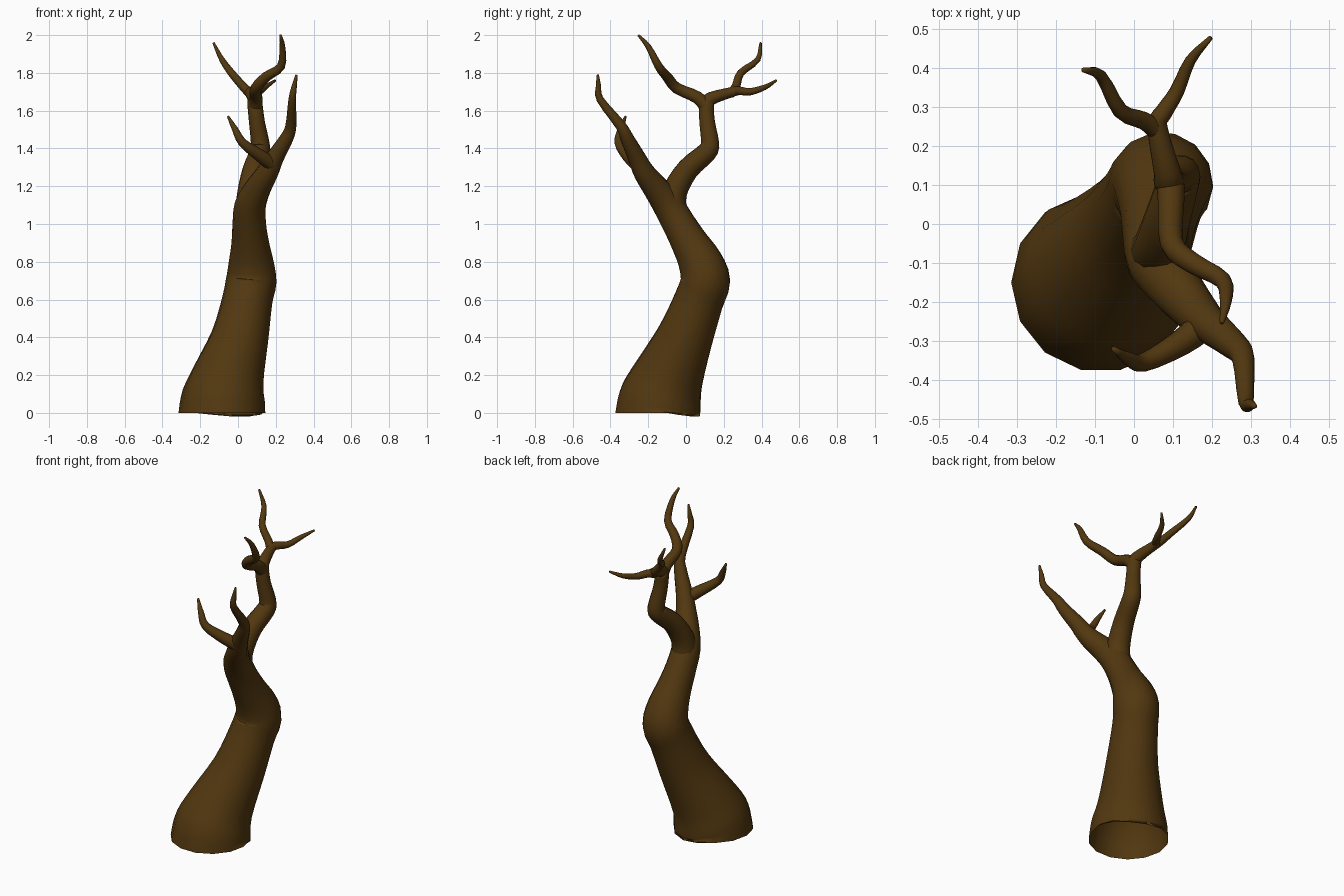
import bpy, bmesh, math
from mathutils import Vector

SIDES, STEPS = 14, 3
bark = bpy.data.materials.new("dark brown bark")
bark.diffuse_color = (0.085, 0.039, 0.005, 1)


def spline(pts):
    """Smooth a list of (x, y, z, radius) points with a Catmull-Rom curve."""
    p = [Vector(q) for q in pts]
    p = [p[0] * 2 - p[1]] + p + [p[-1] * 2 - p[-2]]
    out = []
    for i in range(1, len(p) - 2):
        a, b, c, d = p[i - 1:i + 3]
        for s in range(STEPS):
            t = s / STEPS
            out.append(0.5 * (2 * b + (c - a) * t + (2 * a - 5 * b + 4 * c - d) * t * t
                              + (3 * b - a - 3 * c + d) * t ** 3))
    return out + [p[-2]]


def limb(name, pts, ground=False):
    """Sweep a tapering round tube along the points; closed at the tip."""
    path = spline(pts)
    pos = [q.xyz for q in path]
    bm = bmesh.new()
    rings, side = [], Vector((1, 0, 0))
    for i, q in enumerate(path):
        tan = (pos[min(i + 1, len(pos) - 1)] - pos[max(i - 1, 0)]).normalized()
        if ground and i == 0:
            tan = Vector((0, 0, 1))
        side = (side - tan * side.dot(tan)).normalized()
        up = tan.cross(side)
        ring = []
        for k in range(SIDES):
            a = 2 * math.pi * k / SIDES
            ring.append(bm.verts.new(pos[i] + (side * math.cos(a) + up * math.sin(a)) * max(q.w, 0.004)))
        rings.append(ring)
    for r0, r1 in zip(rings, rings[1:]):
        for k in range(SIDES):
            j = (k + 1) % SIDES
            bm.faces.new((r0[k], r0[j], r1[j], r1[k]))
    bm.faces.new(rings[-1])
    for f in bm.faces:
        f.smooth = True
    me = bpy.data.meshes.new(name)
    bm.to_mesh(me)
    bm.free()
    me.materials.append(bark)
    ob = bpy.data.objects.new(name, me)
    bpy.context.collection.objects.link(ob)


# leaning trunk (open at the ground) running on into the front limb
limb("trunk_and_front_limb", [
    (-.085, -.15, 0, .23), (-.075, -.13, .09, .22), (-.05, -.09, .2, .19),
    (.01, -.005, .4, .152), (.05, .07, .6, .133), (.07, .102, .7, .134),
    (.07, .075, .8, .119), (.065, .02, .9, .1), (.06, -.037, 1.0, .089),
    (.065, -.095, 1.1, .083), (.105, -.16, 1.19, .07), (.155, -.22, 1.27, .058),
    (.195, -.26, 1.35, .048), (.255, -.31, 1.45, .037), (.28, -.345, 1.52, .029),
    (.287, -.455, 1.66, .02), (.298, -.463, 1.73, .014), (.31, -.467, 1.79, .006)], ground=True)
# twig off the front limb
limb("front_twig", [
    (.19, -.25, 1.31, .04), (.12, -.305, 1.36, .034), (.025, -.355, 1.43, .024),
    (-.015, -.345, 1.5, .017), (-.053, -.32, 1.57, .006)])
# back limb
limb("back_limb", [
    (.06, -.07, 1.06, .075), (.065, -.06, 1.17, .068), (.085, .01, 1.29, .06),
    (.115, .11, 1.38, .054), (.117, .127, 1.43, .049), (.1, .112, 1.54, .042),
    (.09, .11, 1.63, .04), (.085, .135, 1.665, .035), (.06, .25, 1.7, .026),
    (.075, .285, 1.705, .023), (.11, .34, 1.7, .019), (.145, .42, 1.725, .014),
    (.197, .478, 1.76, .006)])
# tallest branch, bending forward
limb("tall_branch", [
    (.093, .115, 1.61, .038), (.095, .06, 1.67, .034), (.097, -.05, 1.72, .03),
    (.15, -.1, 1.78, .027), (.228, -.145, 1.835, .022), (.235, -.2, 1.94, .015),
    (.225, -.253, 2.0, .006)])
# rear twig
limb("rear_twig", [
    (.065, .235, 1.69, .026), (.025, .265, 1.73, .023), (-.035, .29, 1.8, .02),
    (-.085, .38, 1.87, .015), (-.13, .395, 1.96, .006)])
